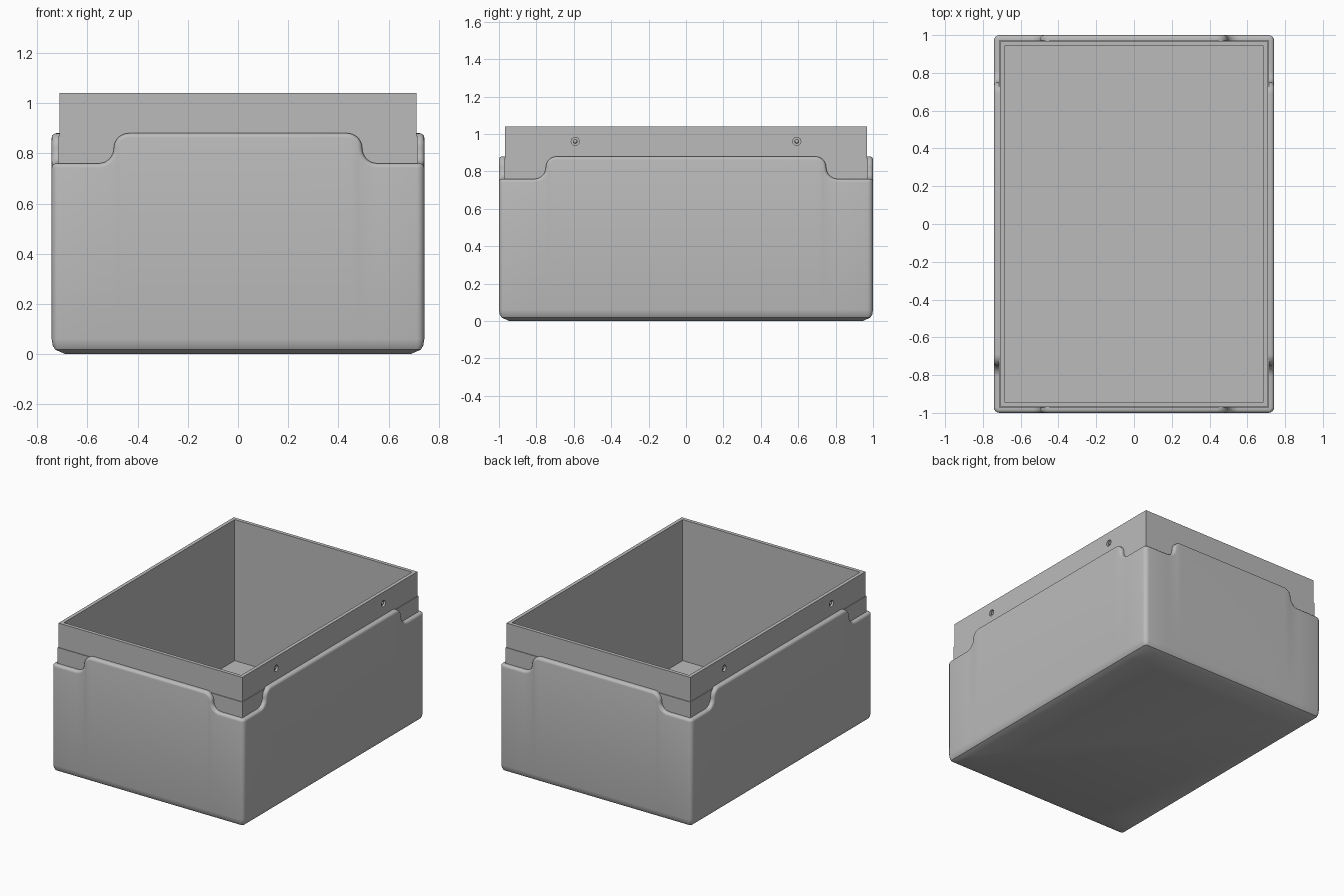
import bpy, bmesh
from math import sin, cos, pi
from mathutils import Vector

cube = bpy.data.objects.get("Cube")
if cube:
    bpy.data.objects.remove(cube, do_unlink=True)

HALF_X, HALF_Y = 0.742, 1.0      # outer shell half sizes
WALL, CORNER, ROUND = 0.032, 0.03, 0.018
LOW, HIGH = 0.76, 0.88           # rim heights at the corners and mid sides
STEP = (HIGH - LOW) / 2          # radius of the rim curves

grey = bpy.data.materials.new("Grey")
grey.use_nodes = True
grey.diffuse_color = (0.5, 0.5, 0.5, 1)
grey.node_tree.nodes["Principled BSDF"].inputs["Base Color"].default_value = (0.5, 0.5, 0.5, 1)


def finish(bm, name, smooth=True):
    bmesh.ops.remove_doubles(bm, verts=bm.verts, dist=1e-5)
    bmesh.ops.recalc_face_normals(bm, faces=bm.faces)
    mesh = bpy.data.meshes.new(name)
    bm.to_mesh(mesh)
    bm.free()
    obj = bpy.data.objects.new(name, mesh)
    bpy.context.collection.objects.link(obj)
    mesh.materials.append(grey)
    bpy.ops.object.select_all(action="DESELECT")
    obj.select_set(True)
    bpy.context.view_layer.objects.active = obj
    if smooth:
        bpy.ops.object.shade_smooth_by_angle(angle=pi / 6)
    return obj


def rim(half, bend):
    """Rim points (s, height, normal_s, normal_z) along one side of the shell."""
    n = 8
    rise = [(-half + CORNER, LOW, 0, 1)]
    for i in range(n + 1):       # inner curve
        a = pi / 2 * i / n
        rise.append((-bend - STEP + STEP * sin(a), LOW + STEP - STEP * cos(a), -sin(a), cos(a)))
    for i in range(1, n + 1):    # outer curve
        a = pi / 2 * i / n
        rise.append((-bend + STEP - STEP * cos(a), LOW + STEP + STEP * sin(a), -cos(a), sin(a)))
    return rise + [(-s, z, -ns, nz) for s, z, ns, nz in reversed(rise)]


# Outer shell: columns run round the box, each with the same section
columns = []                     # (place function, rim point)
sides = [((1, 0), (0, -1), HALF_X, HALF_Y, 0.495), ((0, 1), (1, 0), HALF_Y, HALF_X, 0.75),
         ((-1, 0), (0, 1), HALF_X, HALF_Y, 0.495), ((0, -1), (-1, 0), HALF_Y, HALF_X, 0.75)]
for along, out, half, reach, bend in sides:
    along, out = Vector(along), Vector(out)

    def flat(d, s, along=along, out=out, half=half, reach=reach):
        lim = half - max(d, CORNER)
        return along * max(-lim, min(lim, s)) + out * (reach - d)

    for point in rim(half, bend):
        columns.append((flat, point))
    for i in range(1, 4):
        a = pi / 2 * i / 4

        def turn(d, s, a=a, along=along, out=out, half=half, reach=reach):
            core, r = max(d, CORNER), max(CORNER - d, 0)
            return along * (half - core + r * sin(a)) + out * (reach - core + r * cos(a))

        columns.append((turn, (0, LOW, 0, 1)))

bm = bmesh.new()
rows = []
for place, (s, z, ns, nz) in columns:
    section = [(WALL, s, z)]
    for i in range(5):           # rounded rim edge
        a = pi / 2 * i / 4
        drop = ROUND * (1 - cos(a))
        section.append((ROUND * (1 - sin(a)), s - ns * drop, z - nz * drop))
    s_low = section[-1][1]
    for d, height in ((0, 0.06), (0.004, 0.035), (0.014, 0.018), (0.055, 0)):
        section.append((d, s_low, height))
    rows.append([bm.verts.new((*place(d, t), h)) for d, t, h in section])
for a, b in zip(rows, rows[1:] + rows[:1]):
    for i in range(len(a) - 1):
        bm.faces.new((a[i], a[i + 1], b[i + 1], b[i]))
bm.faces.new([row[-1] for row in rows])
finish(bm, "outer_shell")

# Inner box: rectangular rings from the outside foot, over the edge, to the floor
bm = bmesh.new()
rings = []
for hx, hy, z in ((0.714, 0.972, 0.05), (0.714, 0.972, 0.87), (0.71, 0.967, 0.87),
                  (0.71, 0.967, 1.04), (0.685, 0.942, 1.04), (0.685, 0.942, 0.055)):
    rings.append([bm.verts.new((sx * hx, sy * hy, z))
                  for sx, sy in ((-1, -1), (1, -1), (1, 1), (-1, 1))])
for a, b in zip(rings, rings[1:]):
    for i in range(4):
        j = (i + 1) % 4
        bm.faces.new((a[i], a[j], b[j], b[i]))
bm.faces.new(rings[0])
bm.faces.new(rings[-1])
inner = finish(bm, "inner_box", smooth=False)

# Small round sockets on the long sides
for sx in (-1, 1):
    for sy in (-1, 1):
        bpy.ops.mesh.primitive_cylinder_add(vertices=16, radius=0.022, depth=0.03,
                                            location=(sx * 0.71, sy * 0.592, 0.96),
                                            rotation=(0, pi / 2, 0))
        cutter = bpy.context.object
        cutter.name = "socket_cutter"
        cutter.hide_render = True
        bpy.context.view_layer.objects.active = inner
        mod = inner.modifiers.new("Socket", "BOOLEAN")
        mod.operation, mod.solver, mod.object = "DIFFERENCE", "EXACT", cutter
        bpy.ops.object.modifier_apply(modifier=mod.name)
        bpy.data.objects.remove(cutter, do_unlink=True)
        # Stud inside the socket
        bm = bmesh.new()
        bmesh.ops.create_uvsphere(bm, u_segments=12, v_segments=8, radius=0.011)
        bmesh.ops.translate(bm, verts=bm.verts, vec=(sx * 0.697, sy * 0.592, 0.96))
        finish(bm, "socket_stud")
